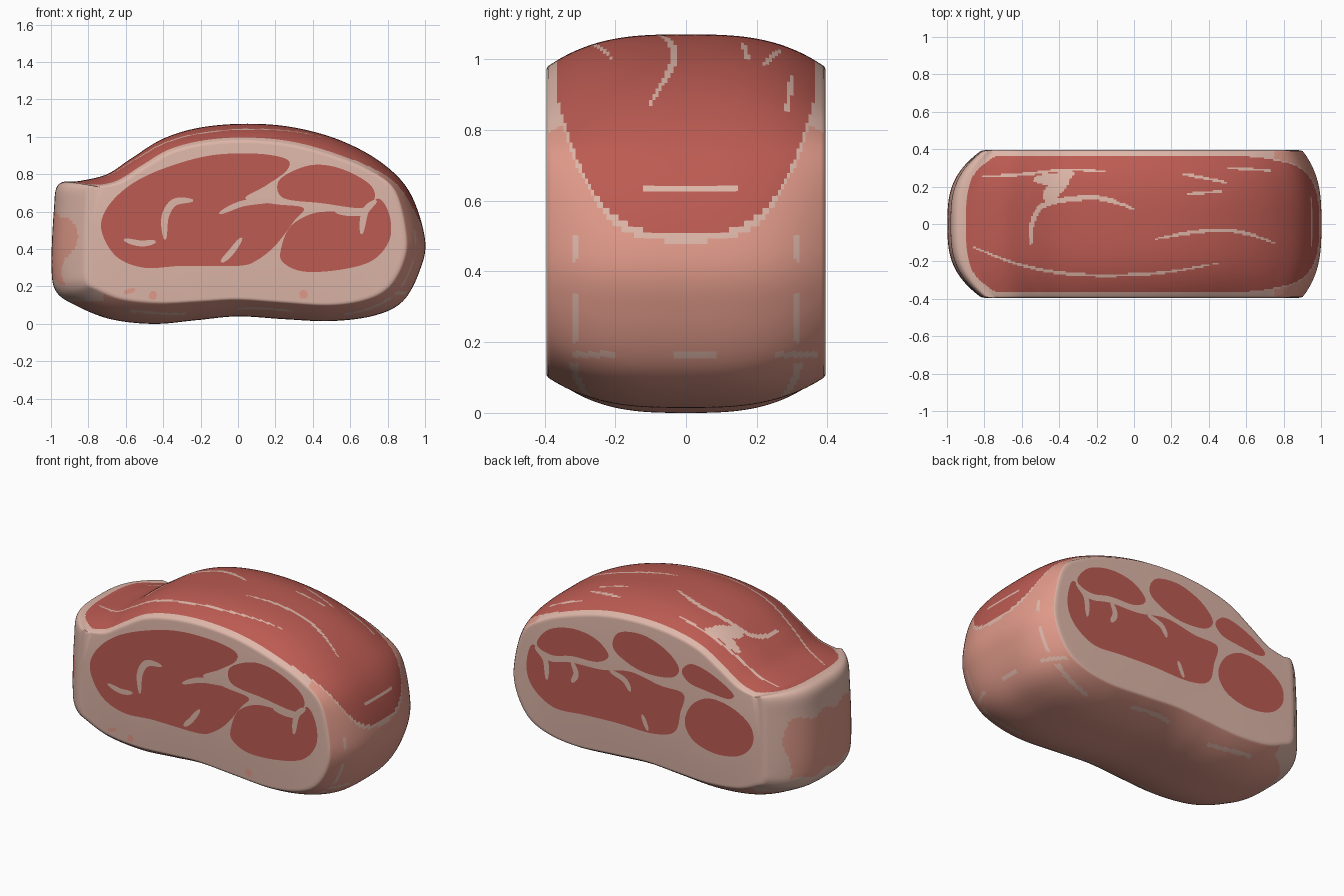
import bpy, bmesh, math
from mathutils import Vector

if "Cube" in bpy.data.objects:
    bpy.data.objects.remove(bpy.data.objects["Cube"])


def material(name, col):
    m = bpy.data.materials.new(name)
    m.diffuse_color = (*col, 1)
    m.use_nodes = True
    m.node_tree.nodes["Principled BSDF"].inputs["Base Color"].default_value = m.diffuse_color
    return m


RED = material("red meat", (0.50, 0.105, 0.085))
CREAM = material("cream fat", (0.73, 0.47, 0.395))
PINK = material("pink fat", (0.74, 0.32, 0.25))


def spline(pts, steps, closed=True):
    """Catmull-Rom curve through 2D points."""
    p = [Vector(q) for q in pts]
    n = len(p)
    get = (lambda i: p[i % n]) if closed else (lambda i: p[max(0, min(n - 1, i))])
    out = []
    for i in range(n if closed else n - 1):
        a, b, c, d = (get(i + k) for k in (-1, 0, 1, 2))
        for s in range(steps):
            t = s / steps
            out.append(0.5 * (2 * b + (c - a) * t + (2 * a - 5 * b + 4 * c - d) * t * t
                              + (3 * b - a - 3 * c + d) * t ** 3))
    if not closed:
        out.append(p[-1])
    return out


def add_object(name, bm, mats):
    me = bpy.data.meshes.new(name)
    bm.to_mesh(me)
    bm.free()
    ob = bpy.data.objects.new(name, me)
    bpy.context.collection.objects.link(ob)
    for m in mats:
        me.materials.append(m)
    return ob


# Outlines seen from the front: widest slice (y = 0) and cut face
MID = [(-.96, .745), (-.84, .765), (-.7, .80), (-.57, .885), (-.4, .99), (-.2, 1.05), (.05, 1.07),
       (.3, 1.05), (.55, .98), (.77, .86), (.92, .7), (1, .45), (.97, .28), (.88, .12), (.73, .045),
       (.5, .015), (.25, .025), (0, .04), (-.22, .02), (-.45, 0), (-.68, .025), (-.86, .095),
       (-.97, .17), (-.997, .3), (-.985, .6)]
CUT = [(-.8, .73), (-.74, .735), (-.63, .76), (-.5, .84), (-.36, .92), (-.18, .965), (.03, .98),
       (.27, .96), (.5, .9), (.7, .82), (.84, .71), (.9, .47), (.88, .32), (.8, .19), (.67, .125),
       (.48, .1), (.23, .115), (0, .13), (-.2, .12), (-.42, .11), (-.62, .13), (-.75, .18),
       (-.81, .22), (-.82, .32), (-.815, .6)]

# Fat streaks on the top, as (x, y) paths with a half width
STREAKS = [(.008, [(-.84, .25), (-.6, .265), (-.35, .29), (-.15, .28)]),
           (.014, [(-.55, -.11), (-.54, .02), (-.46, .11), (-.2, .14), (0, .08)]),
           (.04, [(-.47, .14), (-.42, .19), (-.36, .25)]),
           (.03, [(-.53, .24), (-.42, .24), (-.33, .27)]),
           (.008, [(-.87, -.12), (-.6, -.22), (-.3, -.27), (.1, -.265), (.45, -.21)]),
           (.010, [(.12, -.08), (.35, -.04), (.55, -.04), (.75, -.1)]),
           (.008, [(.25, .27), (.5, .22)]), (.007, [(.5, .3), (.75, .285)]),
           (.007, [(.28, .16), (.48, .175)])]
STREAKS = [(w, spline(p, 8, False)) for w, p in STREAKS]


def on_streak(x, y):
    for w, pts in STREAKS:
        if not pts[0].x - .05 < x < pts[-1].x + .05:
            continue
        for k in range(len(pts) - 1):
            a, d = pts[k], pts[k + 1] - pts[k]
            t = max(0, min(1, (Vector((x, y)) - a).dot(d) / d.length_squared))
            q = a + d * t
            taper = w * (1 - .7 * abs(2 * (k + t) / (len(pts) - 1) - 1) ** 3)
            if math.hypot(x - q.x, y - q.y) < taper:
                return True
    return False


def wall_colour(c, upper):
    """0 red, 1 cream, 2 pink for a point on the rounded wall."""
    x, y, z = c
    ay = abs(y)
    if upper:
        d = min(.362 - ay, x + .9 - .11 * (ay / .33) ** 4)
        if x > .6:
            d = min(d, z - .51 - .3 * (ay / .34) ** 3.5)
        if d > 0:
            dash = x > .9 and abs(z - .63) < .006 and -.12 < y < .15
            return 1 if dash or on_streak(x, y) else 0
        if d > -.025 or x < .75:
            return 1
    if x < -.72 and z > .12:                       # left end
        edge = .03 * math.sin(17 * z) + .02 * math.sin(31 * y)
        return 2 if ay < .31 + edge and .24 + edge < z < .6 + edge else 1
    if x > .6 and (abs(ay - .31) < .009 and (.2 < z < .34 or .43 < z < .5)
                   or abs(z - .165) < .008 and math.sin(22 * y + 1) > .3):
        return 1
    if z < .14 and abs(ay - .3 - .02 * math.sin(9 * x)) < .012 and math.sin(11 * x) > 0:
        return 1
    return 2


# Meat body: slices lofted between the two cut faces
STEPS, ROWS, EDGE, FACE = 16, 90, .39, .395
mid, cut = spline(MID, STEPS), spline(CUT, STEPS)
n = len(mid)
bm = bmesh.new()
rings = []
for r in range(ROWS + 1):
    u = 2 * r / ROWS - 1
    w = 1 - abs(u) ** 3
    rings.append([bm.verts.new((q.x, u * EDGE, q.y))
                  for q in (c.lerp(m, w) for c, m in zip(cut, mid))])
upper_end = 12 * STEPS
for r in range(ROWS):
    for i in range(n):
        j = (i + 1) % n
        f = bm.faces.new((rings[r][i], rings[r][j], rings[r + 1][j], rings[r + 1][i]))
        f.material_index = wall_colour(f.calc_center_median(), i < upper_end)
# Cut ends: softened fat rim and flat face
centre = Vector((.05, .53))
for ring, s in ((rings[0], -1), (rings[-1], 1)):
    for k, y in ((.985, .3938), (.965, FACE)):
        inner = []
        for q in cut:
            p = centre + (q - centre) * k
            inner.append(bm.verts.new((p.x, s * y, p.y)))
        for i in range(n):
            j = (i + 1) % n
            bm.faces.new((ring[i], ring[j], inner[j], inner[i])).material_index = 1
        ring = inner
    bm.faces.new(ring).material_index = 1
bmesh.ops.recalc_face_normals(bm, faces=bm.faces)
body = add_object("meat_body", bm, [RED, CREAM, PINK])
bpy.context.view_layer.objects.active = body
body.select_set(True)
bpy.ops.object.shade_smooth_by_angle(angle=math.radians(60))


def plates(name, shapes, side, height, mat):
    """Thin painted shapes on a cut face; side is -1 front, 1 back."""
    bm = bmesh.new()
    for pts in shapes:
        f = bm.faces.new([bm.verts.new((p[0], side * (FACE + height), p[1])) for p in pts])
        f.normal_update()
        if f.normal.y * side < 0:
            f.normal_flip()
    bmesh.ops.triangulate(bm, faces=bm.faces)
    add_object(name, bm, [mat])


def vein(path, w):
    """Tapered strip along a path."""
    c = spline(path, 8, False)
    left, right = [], []
    for i, p in enumerate(c):
        d = (c[min(i + 1, len(c) - 1)] - c[max(i - 1, 0)]).normalized()
        s = Vector((-d.y, d.x)) * w * (1 - .75 * abs(2 * i / (len(c) - 1) - 1) ** 3)
        left.append(p + s)
        right.append(p - s)
    return left + right[::-1]


# Muscles on the front cut
front = [[(-.73, .5), (-.7, .62), (-.58, .74), (-.4, .83), (-.15, .9), (.1, .91), (.26, .88),
          (.26, .82), (.15, .74), (.04, .67), (.2, .64), (.35, .62), (.3, .55), (.2, .42),
          (.1, .34), (0, .31), (-.3, .31), (-.5, .3), (-.65, .36)],
         [(.21, .74), (.26, .8), (.4, .85), (.55, .83), (.7, .75), (.73, .67), (.66, .62),
          (.45, .645), (.25, .67)],
         [(.23, .4), (.28, .52), (.4, .59), (.55, .6), (.66, .59), (.75, .67), (.81, .58),
          (.81, .45), (.72, .34), (.55, .29), (.35, .28), (.24, .33)]]
plates("front_muscles", [spline(p, 8) for p in front], -1, .0025, RED)
plates("front_veins", [vein([(-.39, .45), (-.39, .57), (-.34, .65), (-.24, .66)], .02),
                       vein([(-.61, .45), (-.52, .43), (-.44, .44)], .016),
                       vein([(-.09, .33), (-.04, .38), (.02, .46)], .016),
                       vein([(-.1, .59), (.03, .645), (.2, .66)], .016),
                       vein([(.74, .66), (.68, .6), (.66, .48)], .018),
                       vein([(.52, .6), (.6, .59), (.68, .59)], .014)], -1, .005, CREAM)
plates("front_pink_spots", [vein([(.35, .135), (.35, .18)], .022), vein([(-.46, .13), (-.45, .175)], .02),
                            vein([(-.61, .165), (-.55, .185)], .012)], -1, .0025, PINK)

# Muscles on the back cut
back = [[(.74, .66), (.66, .77), (.5, .82), (.34, .8), (.25, .72), (.33, .66), (.5, .65), (.64, .62)],
        [(.22, .78), (.18, .88), (.02, .91), (-.14, .86), (-.23, .77), (-.18, .7), (-.02, .68), (.12, .71)],
        [(-.25, .76), (-.32, .82), (-.46, .79), (-.6, .71), (-.56, .67), (-.42, .68), (-.3, .7)],
        [(-.27, .45), (-.32, .57), (-.44, .64), (-.6, .62), (-.72, .54), (-.73, .43), (-.64, .34),
         (-.48, .31), (-.33, .35)],
        [(.81, .5), (.77, .65), (.66, .58), (.5, .61), (.3, .62), (.1, .66), (-.1, .63), (-.26, .62),
         (-.24, .5), (-.2, .37), (-.05, .32), (.2, .32), (.42, .31), (.62, .3), (.76, .38)]]
plates("back_muscles", [spline(p, 8) for p in back], 1, .0025, RED)
plates("back_veins", [vein([(.75, .64), (.68, .58), (.67, .46)], .018),
                      vein([(.5, .62), (.47, .55), (.5, .49)], .018),
                      vein([(.24, .63), (.14, .6), (.1, .54)], .018),
                      vein([(-.02, .33), (.02, .42)], .014)], 1, .005, CREAM)
